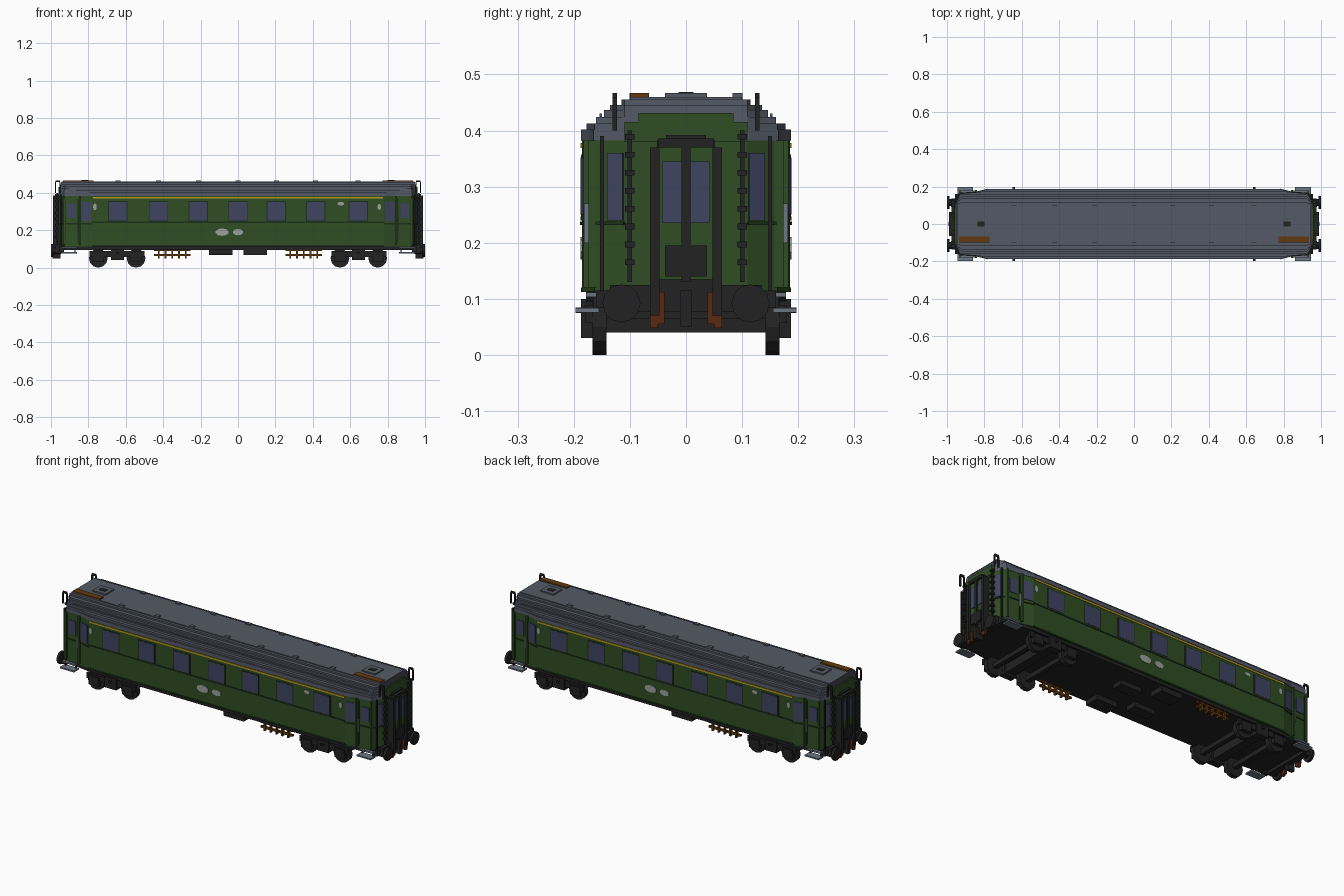
import bpy, bmesh, math
from mathutils import Matrix

cube = bpy.data.objects.get("Cube")
if cube:
    bpy.data.objects.remove(cube, do_unlink=True)


def material(name, r, g, b):
    m = bpy.data.materials.new(name)
    m.use_nodes = True
    m.diffuse_color = (r, g, b, 1)
    bsdf = m.node_tree.nodes["Principled BSDF"]
    bsdf.inputs["Base Color"].default_value = (r, g, b, 1)
    bsdf.inputs["Roughness"].default_value = 0.8
    return m


GREEN = material("body green", .029, .075, .017)
DARK_GREEN = material("trim dark green", .012, .03, .01)
ROOF = material("roof grey", .09, .102, .133)
GLASS = material("window blue", .05, .058, .12)
BLACK = material("frame black", .016, .016, .016)
BROWN = material("wood brown", .12, .042, .005)
RUST = material("rust", .1, .022, .006)
YELLOW = material("yellow stripe", .48, .32, .01)
PALE = material("plate grey", .33, .36, .34)
STEEL = material("step steel", .15, .18, .23)

parts = {}


def part(name, mat):
    """Return the mesh under construction for a named part."""
    if name not in parts:
        parts[name] = (bmesh.new(), mat)
    return parts[name][0]


def prism(bm, poly, z0, z1):
    low = [bm.verts.new((x, y, z0)) for x, y in poly]
    top = [bm.verts.new((x, y, z1)) for x, y in poly]
    bm.faces.new(low)
    bm.faces.new(top)
    n = len(poly)
    for i in range(n):
        bm.faces.new((low[i], low[(i + 1) % n], top[(i + 1) % n], top[i]))


BOTH = (1, -1)
ALL4 = [(a, b) for a in BOTH for b in BOTH]
ENDS = [(1, 1), (-1, 1)]
SIDES = [(1, 1), (1, -1)]
TURN = [(1, 1), (-1, -1)]
ONE = [(1, 1)]


def box(name, mat, x, y, z, copies=ONE):
    """Box from three (low, high) spans, repeated with signs on x and y."""
    for a, b in copies:
        poly = [(a * i, b * j) for i, j in
                ((x[0], y[0]), (x[1], y[0]), (x[1], y[1]), (x[0], y[1]))]
        prism(part(name, mat), poly, *z)


def cylinder(name, mat, centre, radius, depth, axis, sides=12):
    rot = Matrix.Rotation(math.pi / 2, 4, "X" if axis == "y" else "Y")
    bmesh.ops.create_cone(part(name, mat), cap_ends=True, segments=sides,
                          radius1=radius, radius2=radius, depth=depth,
                          matrix=Matrix.Translation(centre) @ rot)


# Plan of the tapered ends: a slanted pane, a recessed door, a cut corner
CORNER = [(.78, .185), (.84, .17), (.93, .163), (.957, .11)]


def plan(width, shift=0.0, grow=0.0):
    half = [(x - shift, min(y + grow, width)) for x, y in CORNER]
    right = half + [(x, -y) for x, y in reversed(half)]
    return right + [(-x, -y) for x, y in right]


def wall_plate(name, mat, seg, t0, t1, z):
    """Thin plate lying on one facet of the tapered ends."""
    (x0, y0), (x1, y1) = CORNER[seg], CORNER[seg + 1]
    length = math.hypot(x1 - x0, y1 - y0)
    nx, ny = (y0 - y1) / length * .004, (x1 - x0) / length * .004
    p = (x0 + (x1 - x0) * t0, y0 + (y1 - y0) * t0)
    q = (x0 + (x1 - x0) * t1, y0 + (y1 - y0) * t1)
    quad = [p, q, (q[0] + nx, q[1] + ny), (p[0] + nx, p[1] + ny)]
    for a, b in ALL4:
        prism(part(name, mat), [(a * x, b * y) for x, y in quad], *z)


# Body shell, floor and stepped roof
prism(part("body_shell", GREEN), plan(1), .112, .382)
prism(part("floor", BLACK), plan(.178, .004), .095, .114)
prism(part("cornice", ROOF), plan(1, 0, .002), .382, .402)
for width, shift, z0, z1 in ((.177, 0, .4, .413), (.16, .002, .41, .424), (.146, .004, .42, .437),
                             (.135, .006, .43, .446), (.115, .01, .44, .455), (.1, .014, .45, .46)):
    prism(part("roof", ROOF), plan(width, shift), z0, z1)
box("end_panel", GREEN, (.95, .96), (-.11, .11), (.38, .415), ENDS)
box("end_panel", GREEN, (.95, .96), (-.085, .085), (.415, .431), ENDS)

# Side windows, belt line and yellow stripe
WINDOWS = [-.642, -.425, -.212, 0, .205, .415, .642]
for x in WINDOWS:
    box("side_window_frames", DARK_GREEN, (x - .052, x + .052), (.18, .187), (.247, .357), SIDES)
    box("side_windows", GLASS, (x - .047, x + .047), (.18, .188), (.252, .352), SIDES)
box("belt_line", DARK_GREEN, (-.78, .78), (.18, .188), (.24, .247), SIDES)
box("sill_line", DARK_GREEN, (-.78, .78), (.18, .187), (.112, .12), SIDES)
box("yellow_stripe", YELLOW, (-.775, .775), (.18, .188), (.369, .378), SIDES)

# Glazed slanted panes, doors and corner ribs
wall_plate("slanted_panes", GLASS, 0, .08, .95, (.25, .352))
wall_plate("door_outline", DARK_GREEN, 1, .12, .2, (.13, .37))
wall_plate("door_outline", DARK_GREEN, 1, .9, .98, (.13, .37))
wall_plate("door_windows", GLASS, 1, .32, .82, (.265, .342))
wall_plate("corner_windows", GLASS, 2, .45, .98, (.24, .36))
for seg in range(3):
    wall_plate("end_belt_line", DARK_GREEN, seg, 0, 1, (.232, .238))
box("corner_ribs", GREEN, (.84, .85), (.165, .183), (.12, .382), ALL4)
box("corner_ribs", GREEN, (.925, .935), (.158, .174), (.12, .382), ALL4)
box("door_handles", STEEL, (.853, .857), (.165, .182), (.2, .27), ALL4)

# Pale oval plates and small marks, repeated by half turn
for cx, cz, w, h in ((-.085, .19, .036, .02), (0, .19, .028, .017), (-.765, .325, .01, .018),
                     (.755, .325, .01, .016), (.55, .342, .018, .01)):
    for s in BOTH:
        oval = bmesh.ops.create_cone(part("side_plates", PALE), cap_ends=True, segments=10,
                                     radius1=1, radius2=1, depth=1)["verts"]
        for v in oval:
            px, py, pz = v.co
            v.co = (s * -(cx + px * w) * -1, -s * (.184 + pz * .008), cz + py * h)

# Roof equipment
box("roof_hatches", ROOF, (.78, .86), (-.037, .037), (.455, .467), ENDS)
box("hatch_vents", BLACK, (.8, .838), (-.013, .013), (.46, .469), ENDS)
box("roof_boards", BROWN, (.772, .936), (-.1, -.066), (.458, .467), ENDS)
for x in WINDOWS:
    box("roof_vents", ROOF, (x - .013, x + .013), (.083, .101), (.44, .467), SIDES)
box("rain_gutters", ROOF, (-.9, .9), (.15, .154), (.42, .43), SIDES)

# Gangway door at each end
for z0, z1, w in ((.12, .37, .064), (.37, .382, .052), (.382, .392, .036)):
    box("gangway_frame", BLACK, (.95, .975), (-w, w), (z0, z1), ENDS)
box("gangway_rim", BLACK, (.97, .99), (.047, .064), (.07, .37), ALL4)
box("gangway_rim", BLACK, (.97, .99), (-.05, .05), (.37, .386), ENDS)
box("gangway_door", GREEN, (.97, .978), (-.047, .047), (.135, .37), ENDS)
box("gangway_glass", GLASS, (.975, .981), (.008, .042), (.235, .345), ALL4)
box("gangway_post", BLACK, (.975, .988), (-.008, .008), (.13, .37), ENDS)
box("gangway_kick_plate", BLACK, (.975, .988), (-.037, .037), (.14, .195), ENDS)

# Handrails with rungs and roof lamp loops
box("end_handrails", BLACK, (.963, .97), (.096, .104), (.13, .4), ALL4)
for i in range(8):
    z = .16 + i * .032
    box("end_handrails", BLACK, (.95, .978), (.092, .109), (z, z + .01), ALL4)
box("corner_pipes", BLACK, (.945, .953), (.146, .153), (.11, .39), ALL4)
for x in (.948, .972):
    box("roof_loops", BLACK, (x, x + .007), (.123, .131), (.4, .459), ALL4)
box("roof_loops", BLACK, (.951, .976), (.123, .131), (.457, .467), ALL4)

# End sill, buffers and couplings
box("end_sill", BLACK, (.94, .975), (-.135, .135), (.077, .125), ENDS)
box("end_sill", BLACK, (.93, .958), (.13, .16), (.085, .115), ALL4)
box("coupling_hook", BLACK, (.95, .992), (-.01, .01), (.05, .115), ENDS)
box("brake_hoses", RUST, (.972, .985), (.038, .052), (.055, .112), ALL4)
box("brake_hoses", RUST, (.972, .985), (.05, .064), (.048, .07), ALL4)
for a, b in ALL4:
    cylinder("buffers", BLACK, (a * .97, b * .115, .092), .018, .05, "x")
    cylinder("buffers", BLACK, (a * .993, b * .115, .092), .034, .014, "x")

# Door steps
box("door_steps", STEEL, (.86, .945), (.155, .197), (.076, .084), ALL4)
box("door_steps", STEEL, (.86, .945), (.15, .178), (.103, .111), ALL4)
for x in (.868, .932):
    box("step_hangers", BLACK, (x, x + .006), (.158, .166), (.08, .114), ALL4)

# Bogies: frames, axles, wheels and axle boxes
box("bogie_frames", BLACK, (.5, .795), (.166, .18), (.058, .088), ALL4)
box("bogie_frames", BLACK, (.61, .68), (.15, .187), (.04, .1), ALL4)
box("bogie_bolsters", BLACK, (.62, .67), (-.16, .16), (.05, .1), ENDS)
box("bogie_bolsters", BLACK, (.637, .65), (.18, .197), (.075, .085), ALL4)
for x in (.545, .747):
    box("axles", BLACK, (x - .012, x + .012), (-.145, .145), (.04, .065), ENDS)
    box("axle_boxes", BLACK, (x - .03, x + .03), (.164, .187), (.03, .08), ALL4)
    for a, b in ALL4:
        cylinder("wheels", BLACK, (a * x, b * .154, .05), .05, .025, "y")

# Underfloor boxes and timber trusses, set diagonally opposite
box("equipment_boxes", BLACK, (.03, .155), (-.17, -.09), (.067, .11), TURN)
box("equipment_boxes", BLACK, (-.155, -.03), (-.09, -.03), (.07, .11), TURN)
for z in (.062, .088):
    box("timber_trusses", BROWN, (.255, .45), (-.17, -.158), (z, z + .01), TURN)
for i in range(5):
    x = .275 + i * .036
    box("timber_trusses", BROWN, (x, x + .009), (-.172, -.156), (.05, .11), TURN)

# Turn every part into an object
for name, (bm, mat) in parts.items():
    bmesh.ops.recalc_face_normals(bm, faces=bm.faces)
    mesh = bpy.data.meshes.new(name)
    bm.to_mesh(mesh)
    bm.free()
    mesh.materials.append(mat)
    bpy.context.collection.objects.link(bpy.data.objects.new(name, mesh))
